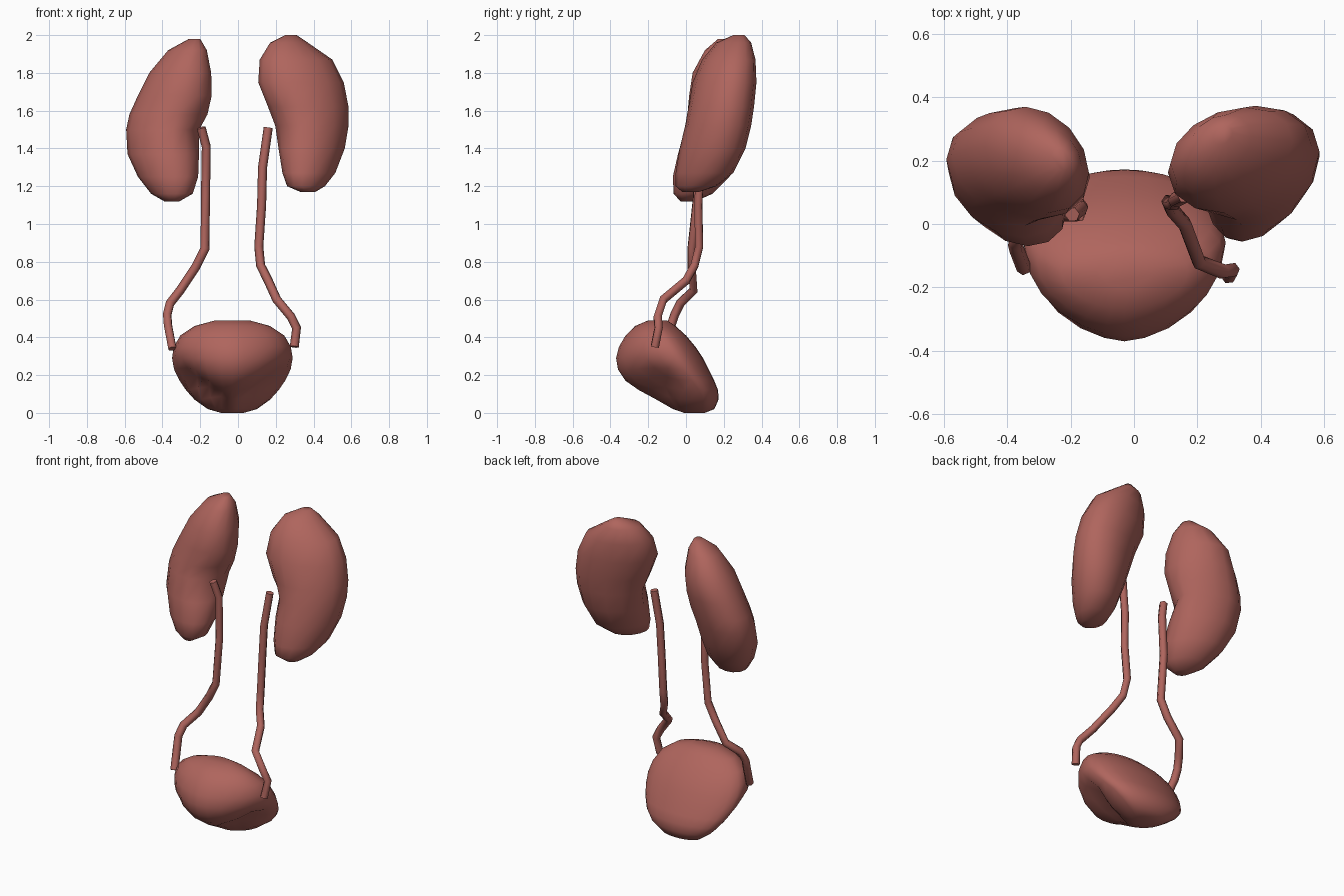
import bpy, bmesh, math
from mathutils import Vector

if "Cube" in bpy.data.objects:
    bpy.data.objects.remove(bpy.data.objects["Cube"])

mat = bpy.data.materials.new("tissue")
mat.diffuse_color = (0.43, 0.13, 0.11, 1)
mat.use_nodes = True
mat.node_tree.nodes["Principled BSDF"].inputs["Base Color"].default_value = mat.diffuse_color


def loft(name, rings, dents):
    """Skin a stack of rings, then press soft dents (centre, push, radius) into it."""
    bm = bmesh.new()
    loops = [[bm.verts.new(p) for p in ring] for ring in rings]
    n = len(loops[0])
    for a, b in zip(loops, loops[1:]):
        for i in range(n):
            j = (i + 1) % n
            bm.faces.new((a[i], a[j], b[j], b[i]))
    bm.faces.new(loops[0])
    bm.faces.new(loops[-1])
    for centre, push, radius in dents:
        for v in bm.verts:
            d = (v.co - Vector(centre)).length / radius
            v.co += Vector(push) * math.exp(-d * d)
    bmesh.ops.recalc_face_normals(bm, faces=bm.faces)
    me = bpy.data.meshes.new(name)
    bm.to_mesh(me)
    bm.free()
    me.materials.append(mat)
    for p in me.polygons:
        p.use_smooth = True
    ob = bpy.data.objects.new(name, me)
    bpy.context.collection.objects.link(ob)
    return ob


def kidney(name, rows, rho, dents, n=14):
    # each row is z, x min, x max, y min, y max of a slanted ellipse
    rings = []
    shift = math.acos(rho)
    for z, x0, x1, y0, y1 in rows:
        rings.append([((x0 + x1) / 2 + (x1 - x0) / 2 * math.cos(t),
                       (y0 + y1) / 2 + (y1 - y0) / 2 * math.cos(t - shift), z)
                      for t in (2 * math.pi * i / n for i in range(n))])
    return loft(name, rings, dents)


# Kidneys
kidney("left_kidney", [
    (1.12, -.39, -.31, -.03, .05), (1.16, -.46, -.24, -.065, .14),
    (1.25, -.53, -.21, -.07, .23), (1.37, -.585, -.19, -.045, .29),
    (1.50, -.592, -.175, -.015, .335), (1.58, -.575, -.15, 0, .35),
    (1.68, -.53, -.138, .015, .365), (1.80, -.47, -.142, .035, .37),
    (1.92, -.37, -.165, .10, .31), (1.98, -.26, -.20, .17, .24)],
    -.25, [((-.20, .06, 1.48), (-.04, .05, 0), .12)])
kidney("right_kidney", [
    (1.17, .33, .41, -.02, .07), (1.20, .26, .46, -.055, .16),
    (1.27, .235, .515, -.055, .25), (1.40, .205, .565, -.035, .315),
    (1.52, .18, .585, -.01, .345), (1.62, .155, .585, .01, .36),
    (1.75, .107, .56, .035, .373), (1.87, .115, .50, .085, .368),
    (1.96, .17, .37, .16, .345), (2.00, .25, .31, .25, .31)],
    .25, [((.19, .06, 1.50), (.025, .05, 0), .11)])

# Bladder: z, half width, front y, back y, y of the widest point
rows = [(0, .06, -.01, .10, .06), (.02, .13, -.07, .15, .09),
        (.07, .20, -.17, .172, .09), (.12, .245, -.25, .17, .07),
        (.17, .28, -.32, .15, .03), (.23, .31, -.36, .12, -.02),
        (.29, .32, -.37, .09, -.06), (.35, .31, -.355, .05, -.09),
        (.41, .275, -.32, .00, -.12), (.46, .20, -.27, -.055, -.15),
        (.49, .09, -.20, -.10, -.15)]
rings = []
for z, w, front, back, mid in rows:
    ring = []
    for i in range(24):
        t = 2 * math.pi * i / 24
        s, c = math.sin(t), math.cos(t)
        if s < 0:  # the front narrows to a blunt point
            c = math.copysign(abs(c) ** 1.2, c)
        ring.append((-.03 + w * c,
                     mid + s * ((back - mid) if s > 0 else (mid - front)), z))
    rings.append(ring)
loft("bladder", rings, [
    ((-.25, -.15, .17), (.05, .05, .02), .09), ((-.14, -.15, .08), (.03, .05, .02), .07),
    ((.19, -.15, .17), (-.04, .05, .02), .09), ((.08, -.15, .08), (-.03, .05, .02), .07)])


# Ureters
def ureter(name, points):
    cu = bpy.data.curves.new(name, 'CURVE')
    cu.dimensions = '3D'
    cu.bevel_depth = .024
    cu.bevel_resolution = 1
    cu.use_fill_caps = True
    sp = cu.splines.new('POLY')
    sp.points.add(len(points) - 1)
    for p, c in zip(sp.points, points):
        p.co = (*c, 1)
    sp.use_smooth = True
    cu.materials.append(mat)
    bpy.context.collection.objects.link(bpy.data.objects.new(name, cu))


ureter("left_ureter", [
    (-.195, .03, 1.51), (-.168, .05, 1.41), (-.172, .06, 1.15), (-.175, .03, .87),
    (-.225, .03, .77), (-.305, .04, .65), (-.36, -.03, .58), (-.375, -.06, .52),
    (-.37, -.08, .46), (-.347, -.14, .34)])
ureter("right_ureter", [
    (.16, .09, 1.51), (.13, .075, 1.30), (.125, .065, 1.10), (.11, .07, .88),
    (.12, .045, .78), (.16, 0, .70), (.205, -.12, .60), (.28, -.15, .51),
    (.31, -.145, .45), (.298, -.165, .35)])
